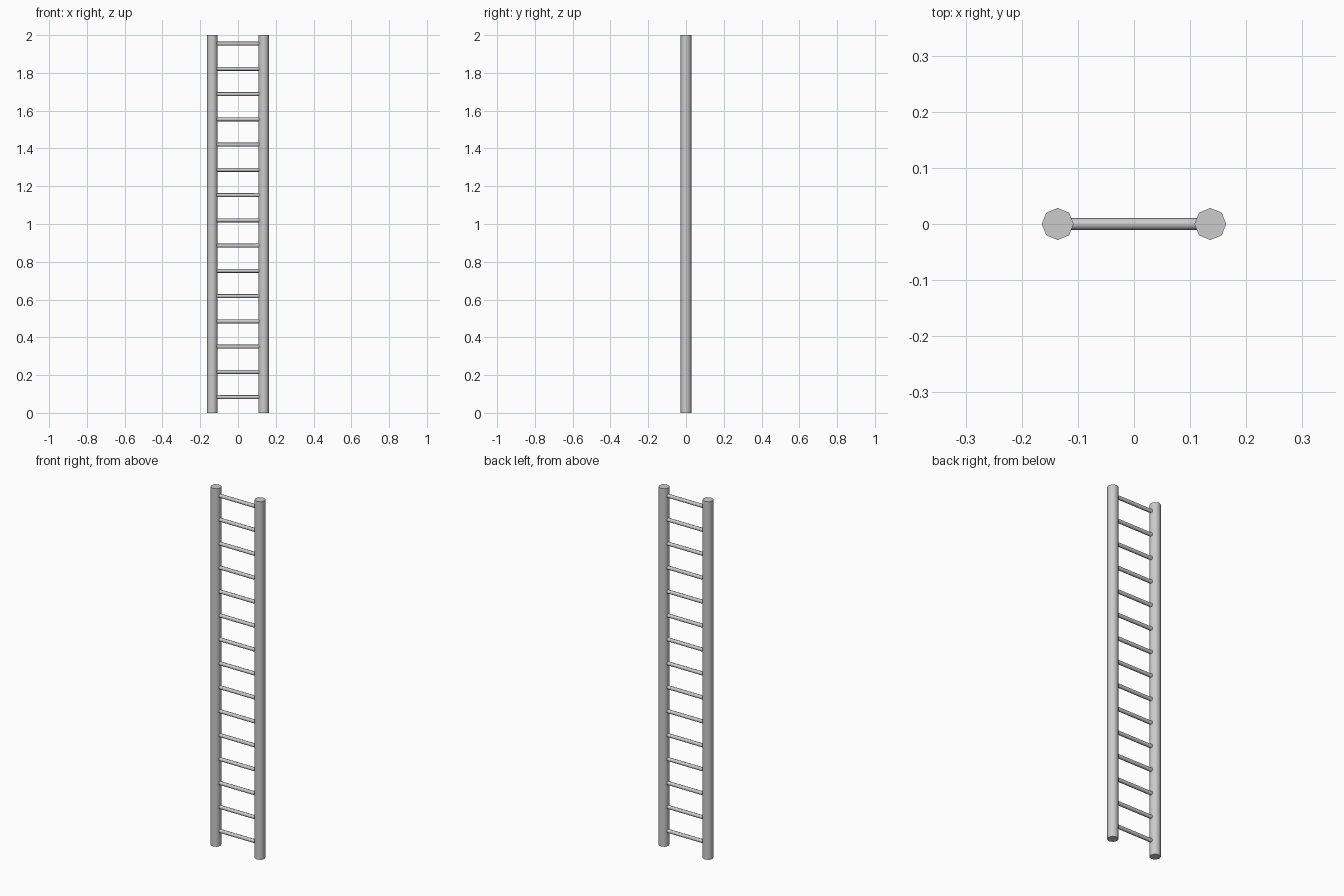
import bpy, math

if "Cube" in bpy.data.objects:
    bpy.data.objects.remove(bpy.data.objects["Cube"])

RAIL_X, RAIL_R = 0.136, 0.0285
RUNG_R, RUNGS = 0.0105, 15
FIRST_Z, LAST_Z = 0.083, 1.955


def rod(name, radius, length, location, rotation=(0, 0, 0)):
    bpy.ops.mesh.primitive_cylinder_add(vertices=8, radius=radius, depth=length,
                                        location=location, rotation=rotation)
    ob = bpy.context.object
    ob.name = name
    # soften the long sides, keep the end caps crisp
    bpy.ops.object.shade_smooth_by_angle(angle=math.radians(60))
    return ob


# Two upright rails
for side, label in ((-1, "left"), (1, "right")):
    rod(label + "_rail", RAIL_R, 2.0, (side * RAIL_X, 0, 1.0))

# Evenly spaced rungs, ends seated inside the rails
step = (LAST_Z - FIRST_Z) / (RUNGS - 1)
for i in range(RUNGS):
    rod(f"rung_{i + 1}", RUNG_R, 2 * (RAIL_X - 0.015),
        (0, 0, FIRST_Z + i * step), (0, math.pi / 2, 0))
